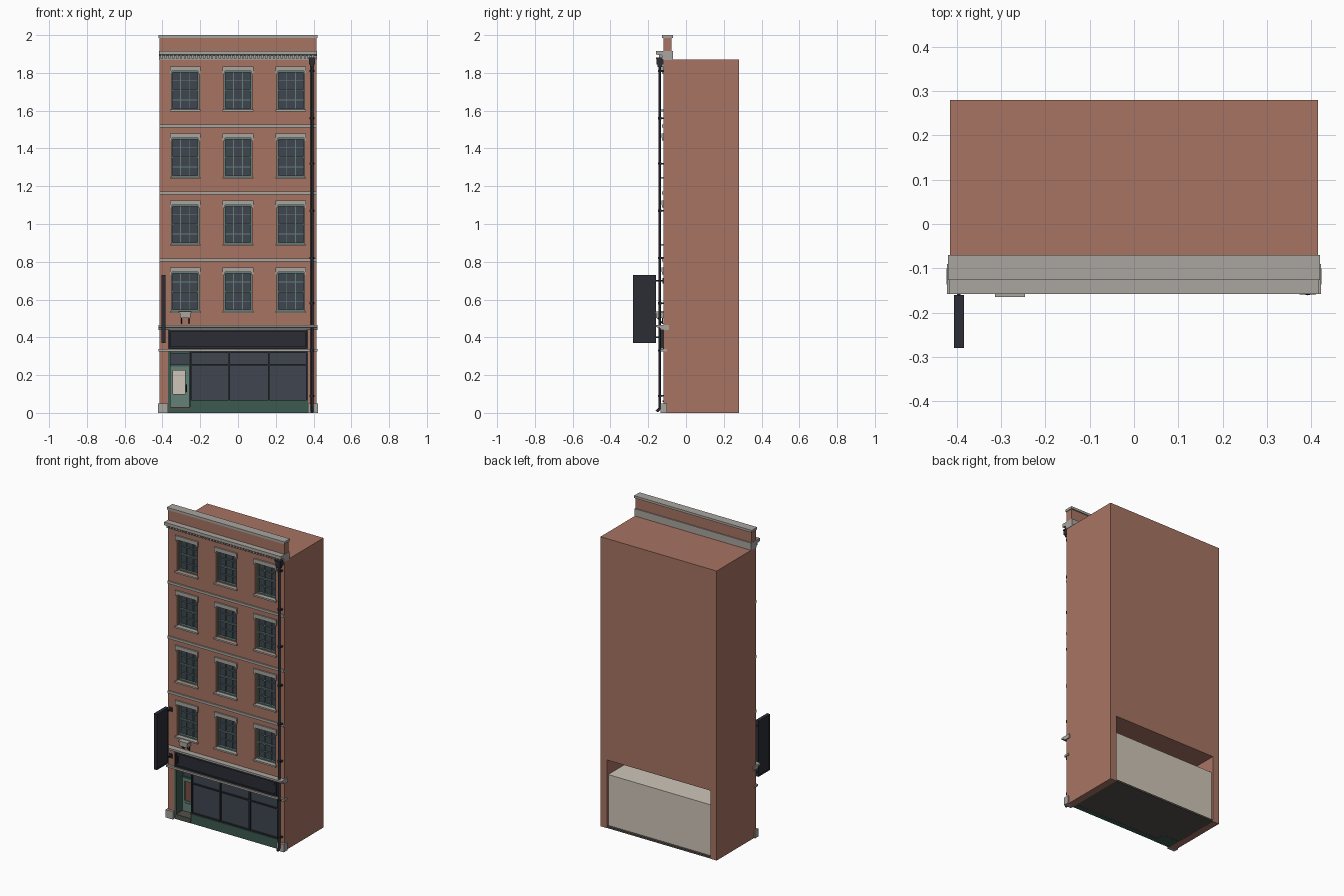
import bpy, bmesh
from mathutils import Matrix, Vector

if "Cube" in bpy.data.objects:
    bpy.data.objects.remove(bpy.data.objects["Cube"])


def mat(name, c):
    m = bpy.data.materials.new(name)
    m.diffuse_color = (*c, 1)
    m.use_nodes = True
    m.node_tree.nodes["Principled BSDF"].inputs["Base Color"].default_value = m.diffuse_color
    return m


BRICK = mat("brick", (0.39, 0.175, 0.125))
STONE = mat("stone", (0.40, 0.38, 0.35))
GREEN = mat("green_paint", (0.045, 0.105, 0.08))
SASH = mat("sash_paint", (0.13, 0.22, 0.19))
GLASS = mat("glass", (0.05, 0.06, 0.08))
DARK = mat("dark_metal", (0.025, 0.027, 0.035))
CREAM = mat("plaster", (0.62, 0.56, 0.48))
FLOOR = mat("floor", (0.09, 0.08, 0.07))


def finish(name, bm, m):
    me = bpy.data.meshes.new(name)
    bm.to_mesh(me)
    bm.free()
    if m:
        me.materials.append(m)
    ob = bpy.data.objects.new(name, me)
    bpy.context.collection.objects.link(ob)
    return ob


def boxes(name, items, m):
    """One object from (x0, x1, y0, y1, z0, z1) boxes."""
    bm = bmesh.new()
    for x0, x1, y0, y1, z0, z1 in items:
        mx = Matrix.Translation(((x0 + x1) / 2, (y0 + y1) / 2, (z0 + z1) / 2))
        bmesh.ops.create_cube(bm, size=1, matrix=mx @ Matrix.Diagonal((x1 - x0, y1 - y0, z1 - z0, 1)))
    return finish(name, bm, m)


def rods(name, items, m, seg=12):
    """One object from (start, end, radius) cylinders."""
    bm = bmesh.new()
    for a, b, r in items:
        a, b = Vector(a), Vector(b)
        mx = Matrix.Translation((a + b) / 2) @ (b - a).to_track_quat('Z', 'Y').to_matrix().to_4x4()
        bmesh.ops.create_cone(bm, cap_ends=True, segments=seg, radius1=r, radius2=r,
                              depth=(b - a).length, matrix=mx)
    ob = finish(name, bm, m)
    with bpy.context.temp_override(active_object=ob, object=ob, selected_objects=[ob],
                                   selected_editable_objects=[ob]):
        bpy.ops.object.shade_smooth_by_angle()
    return ob


def profile(name, pts, x0, x1, m):
    """Extrude a (y, z) outline along x."""
    bm = bmesh.new()
    f = bm.faces.new([bm.verts.new((x0, y, z)) for y, z in pts])
    r = bmesh.ops.extrude_face_region(bm, geom=[f])
    bmesh.ops.translate(bm, vec=(x1 - x0, 0, 0), verts=[v for v in r["geom"] if isinstance(v, bmesh.types.BMVert)])
    bmesh.ops.recalc_face_normals(bm, faces=bm.faces)
    return finish(name, bm, m)


def frame(x0, x1, y0, y1, z0, z1, t):
    return [(x0, x0 + t, y0, y1, z0, z1), (x1 - t, x1, y0, y1, z0, z1),
            (x0 + t, x1 - t, y0, y1, z0, z0 + t), (x0 + t, x1 - t, y0, y1, z1 - t, z1)]


W, F, B, S = 0.415, -0.12, 0.28, 0.37
COLS, ROWS = (-0.28, 0, 0.28), (0.54, 0.895, 1.25, 1.605)
WH, HW = 0.205, 0.073

# brick body: window pockets and a ground-floor opening running right through
body = boxes("brick_body", [(-W, W, F, B, 0, 1.87)], BRICK)
cut = boxes("opening_cutter", [(-S, S, -0.5, 0.5, -0.1, 0.44)] +
            [(x - HW, x + HW, -0.2, -0.08, z, z + WH) for x in COLS for z in ROWS], None)
cut.hide_render = True
mod = body.modifiers.new("openings", 'BOOLEAN')
mod.operation, mod.object, mod.solver = 'DIFFERENCE', cut, 'EXACT'
bpy.context.view_layer.objects.active = body
bpy.ops.object.modifier_apply(modifier=mod.name)
bpy.data.objects.remove(cut)

# sash windows with glazing bars, sills and eared lintels
for r, z in enumerate(ROWS):
    for c, x in enumerate(COLS):
        tag = f"{r + 1}_{c + 1}"
        t, mid = z + WH, z + WH / 2
        boxes("window_glass_" + tag, [(x - HW, x + HW, -0.088, -0.082, z, t)], GLASS)
        bars = frame(x - HW, x + HW, -0.104, -0.085, z, t, 0.007)
        bars.append((x - HW, x + HW, -0.1, -0.085, mid - 0.004, mid + 0.004))
        bars += [(x + s * 0.024 - 0.002, x + s * 0.024 + 0.002, -0.095, -0.085, z, t) for s in (-1, 1)]
        bars += [(x - HW, x + HW, -0.095, -0.085, mid + s * 0.051 - 0.002, mid + s * 0.051 + 0.002)
                 for s in (-1, 1)]
        boxes("window_sash_" + tag, bars, SASH)
        boxes("window_sill_" + tag, [(x - 0.081, x + 0.081, -0.133, -0.09, z - 0.01, z)], STONE)
        boxes("window_lintel_" + tag, [(x - 0.081, x + 0.081, -0.129, -0.1, t, t + 0.025)] +
              [(x + s * 0.075 - 0.006, x + s * 0.075 + 0.006, -0.127, -0.11, t - 0.012, t) for s in (-1, 1)],
              STONE)

# string courses between floors
for i, z in enumerate((0.81, 1.163, 1.518)):
    boxes(f"string_course_{i + 1}", [(-W, W, -0.128, -0.11, z - 0.008, z + 0.008)], STONE)

# cornice, dentils, parapet and coping
profile("cornice", [(-0.07, 1.868), (-0.125, 1.868), (-0.128, 1.893), (-0.158, 1.897),
                    (-0.158, 1.917), (-0.07, 1.917)], -0.417, 0.417, STONE)
boxes("dentils", [(-0.41 + i * 0.0205, -0.398 + i * 0.0205, -0.143, -0.12, 1.876, 1.895)
                  for i in range(40)], STONE)
boxes("parapet", [(-W, W, -0.12, -0.077, 1.915, 1.987)], BRICK)
boxes("parapet_coping", [(-0.42, 0.42, -0.126, -0.07, 1.985, 2.0)], STONE)

# shopfront cornices and pilaster base blocks
profile("shop_cornice", [(-0.09, 0.44), (-0.132, 0.44), (-0.14, 0.452), (-0.158, 0.454),
                         (-0.158, 0.466), (-0.09, 0.466)], -0.422, 0.422, STONE)
boxes("shop_lower_band", [(-0.422, 0.422, -0.134, -0.1, 0.326, 0.338)], STONE)
for n, s in (("left", -1), ("right", 1)):
    a, b = sorted((s * 0.37, s * 0.423))
    boxes("base_block_" + n, [(a, b, -0.136, -0.1, 0, 0.05)], STONE)

# blank shop fascia with raised border
boxes("shop_fascia", [(-S, S, -0.122, -0.1, 0.336, 0.442)], DARK)
boxes("fascia_border", frame(-0.363, 0.363, -0.132, -0.12, 0.342, 0.44, 0.009), DARK)
boxes("fascia_end_blocks", [(s * 0.345 - 0.004, s * 0.345 + 0.004, -0.128, -0.12, 0.368, 0.414)
                            for s in (-1, 1)], DARK)

# display windows over a panelled stall riser
D = -0.255
boxes("display_glass", [(D, S, -0.106, -0.1, 0.06, 0.318)], GLASS)
fr = frame(D, S, -0.118, -0.098, 0.06, 0.326, 0.009)
fr += [(x - 0.004, x + 0.004, -0.116, -0.098, 0.06, 0.326) for x in (-0.047, 0.162)]
fr.append((D, S, -0.114, -0.098, 0.252, 0.26))
boxes("display_frame", fr, DARK)
boxes("stall_riser", [(D, S, -0.118, -0.085, 0, 0.06), (D, S, -0.124, -0.085, 0.057, 0.065)], GREEN)

# recessed doorway: glazed side return, step, door with open light, transom
boxes("porch_floor", [(-S, D, -0.12, -0.03, -0.0, 0.016)], GREEN)
boxes("door_step", [(-0.358, D, -0.122, -0.04, 0.014, 0.032)], FLOOR)
boxes("porch_side_return", [(D - 0.004, D + 0.008, -0.11, -0.04, 0, 0.07),
                            (D - 0.004, D + 0.008, -0.11, -0.1, 0.07, 0.32),
                            (D - 0.004, D + 0.008, -0.05, -0.04, 0.07, 0.32)], GREEN)
boxes("porch_side_glass", [(D, D + 0.004, -0.1, -0.05, 0.07, 0.32)], GLASS)
boxes("door_frame", [(-S, -0.357, -0.118, -0.04, 0, 0.33), (-S, D, -0.06, -0.04, 0.314, 0.33),
                     (-0.357, D, -0.06, -0.04, 0.245, 0.255)], GREEN)
boxes("door", [(-0.357, -0.344, -0.056, -0.044, 0.032, 0.245), (-0.28, D, -0.056, -0.044, 0.032, 0.245),
               (-0.344, -0.28, -0.056, -0.044, 0.032, 0.1), (-0.344, -0.28, -0.056, -0.044, 0.225, 0.245)], SASH)
boxes("door_panel", [(-0.338, -0.286, -0.06, -0.05, 0.045, 0.088)], SASH)
boxes("door_transom_glass", [(-0.357, D, -0.052, -0.048, 0.255, 0.314)], GLASS)
rods("door_handle", [((-0.272, -0.066, 0.11), (-0.272, -0.066, 0.15), 0.003)] +
     [((-0.272, -0.066, z), (-0.272, -0.05, z), 0.002) for z in (0.115, 0.145)], DARK)

# shop interior seen through the door and from behind
boxes("shop_floor", [(-S, S, -0.1, B, 0.001, 0.012)], FLOOR)
boxes("shop_back_wall", [(-S, S, 0.255, 0.265, 0.004, 0.34)], CREAM)
boxes("shop_ceiling", [(-S, S, -0.1, 0.265, 0.332, 0.34)], CREAM)

# downpipe with collars, hopper and shoe
px, py = 0.392, -0.139
rods("downpipe", [((px, py, 0.02), (px, py, 1.85), 0.0075), ((px, py, 0.022), (px, -0.156, 0.008), 0.0075)] +
     [((px, py, z - 0.006), (px, py, z + 0.006), 0.0105)
      for z in (0.09, 0.33, 0.58, 0.82, 1.07, 1.32, 1.56, 1.81)], DARK)
boxes("downpipe_clips", [(px - 0.014, px + 0.014, -0.134, -0.118, z - 0.004, z + 0.004)
                         for z in (0.09, 0.33, 0.58, 0.82, 1.07, 1.32, 1.56, 1.81)], DARK)
boxes("rain_hopper", [(px - 0.016, px + 0.016, -0.156, -0.12, 1.845, 1.875),
                      (px - 0.019, px + 0.019, -0.159, -0.12, 1.873, 1.882),
                      (px - 0.011, px + 0.011, -0.15, -0.125, 1.832, 1.846)], DARK)

# blank projecting sign on two wall brackets
boxes("hanging_sign", [(-0.403, -0.387, -0.28, -0.16, 0.37, 0.73)], DARK)
for n, x in (("left", -0.403), ("right", -0.387)):
    boxes("sign_border_" + n, [(x - 0.003, x + 0.003, a, b, c, d) for a, b, c, d in (
        (-0.28, -0.273, 0.37, 0.73), (-0.167, -0.16, 0.37, 0.73),
        (-0.273, -0.167, 0.37, 0.378), (-0.273, -0.167, 0.722, 0.73))], DARK)
rods("sign_brackets", [((-0.395, -0.165, z), (-0.395, -0.115, z), 0.004) for z in (0.4, 0.7)], DARK)
boxes("sign_wall_plates", [(-0.405, -0.385, -0.125, -0.118, z - 0.014, z + 0.014) for z in (0.4, 0.7)], DARK)

# small window box on brackets
boxes("window_box", [(-0.308, -0.252, -0.16, -0.118, 0.502, 0.53),
                     (-0.314, -0.246, -0.165, -0.118, 0.528, 0.536)], STONE)
rods("window_box_brackets", [p for x in (-0.3, -0.26) for p in (
    ((x, -0.124, 0.47), (x, -0.124, 0.505), 0.003), ((x, -0.122, 0.472), (x, -0.152, 0.503), 0.003))], DARK, 8)
